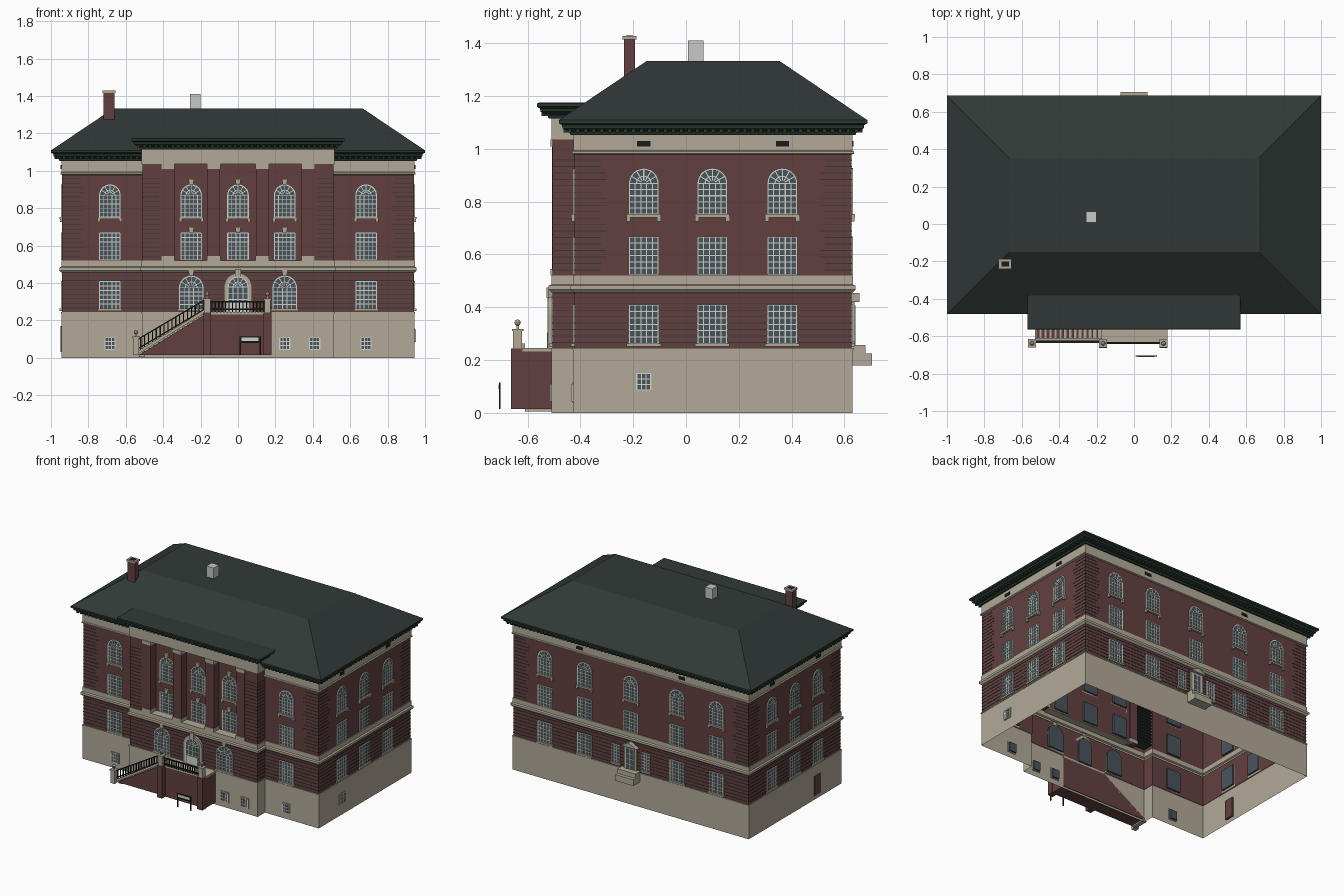
import bpy, bmesh, math
from mathutils import Vector

if "Cube" in bpy.data.objects:
    bpy.data.objects.remove(bpy.data.objects["Cube"])

def mat(name, r, g, b):
    m = bpy.data.materials.new(name)
    lin = lambda c: ((c / 255 + 0.055) / 1.055) ** 2.4 if c > 10 else c / 255 / 12.92
    m.diffuse_color = (lin(r), lin(g), lin(b), 1)
    m.use_nodes = True
    m.node_tree.nodes["Principled BSDF"].inputs["Base Color"].default_value = m.diffuse_color
    return m

BRICK = mat("brick", 98, 64, 63)
STONE = mat("limestone", 178, 170, 152)
ROOF = mat("dark_slate", 48, 57, 55)
GREEN = mat("cornice_green", 40, 56, 47)
GLASS = mat("window_glass", 72, 84, 92)
WHITE = mat("window_white", 208, 212, 202)
GREY = mat("vent_grey", 200, 201, 198)
IRON = mat("black_iron", 26, 27, 28)

parts = {}
def part(name, material):
    return parts.setdefault(name, (bmesh.new(), material))[0]

def prism(bm, a, b):
    """Solid between two matching outlines."""
    va, vb = [bm.verts.new(p) for p in a], [bm.verts.new(p) for p in b]
    bm.faces.new(va)
    bm.faces.new(vb[::-1])
    for i in range(len(a)):
        j = (i + 1) % len(a)
        bm.faces.new((va[i], vb[i], vb[j], va[j]))

def box(bm, x0, x1, y0, y1, z0, z1):
    c = lambda z: [(x0, y0, z), (x1, y0, z), (x1, y1, z), (x0, y1, z)]
    prism(bm, c(z0), c(z1))

def sweep(bm, plan, profile, cap=False):
    """Run a profile of (offset, height) points around a right-angled plan."""
    n = len(plan)
    normals = []
    for i in range(n):
        d = (Vector(plan[(i + 1) % n]) - Vector(plan[i])).normalized()
        normals.append(Vector((d.y, -d.x)))
    loops = []
    for o, z in profile:
        pts = [Vector(plan[i]) + o * (normals[i - 1] + normals[i]) for i in range(n)]
        loops.append([bm.verts.new((p.x, p.y, z)) for p in pts])
    for a, b in zip(loops, loops[1:]):
        for i in range(n):
            j = (i + 1) % n
            bm.faces.new((a[i], a[j], b[j], b[i]))
    if cap:
        bm.faces.new(loops[-1])

# Wall frames: origin, direction along the wall, outward normal
X0, YF, YB, PX, PY, YR = 0.94, -0.422, 0.627, 0.51, -0.505, -0.45
WALLS = {"wing": ((0, YF), (1, 0), (0, -1)), "pavilion": ((0, PY), (1, 0), (0, -1)),
         "recess": ((0, YR), (1, 0), (0, -1)), "back": ((0, YB), (1, 0), (0, 1)),
         "right": ((X0, 0), (0, 1), (1, 0)), "left": ((-X0, 0), (0, 1), (-1, 0))}

def wprism(bm, wall, pts, d0, d1):
    o, t, n = WALLS[wall]
    at = lambda d: [(o[0] + u * t[0] + d * n[0], o[1] + u * t[1] + d * n[1], z) for u, z in pts]
    prism(bm, at(d0), at(d1))

def wbox(bm, wall, u0, u1, z0, z1, d0, d1):
    wprism(bm, wall, [(u0, z0), (u1, z0), (u1, z1), (u0, z1)], d0, d1)

def arc(u, z, r, n=14):
    return [(u + r * math.cos(math.pi * i / n), z + r * math.sin(math.pi * i / n)) for i in range(n + 1)]

def window(wall, u, z0, z1, w=0.11, arch=False, cols=5, rows=6, sill=True, brackets=False, key=False, out=0.0):
    glass, bars = part("window_panes", GLASS), part("window_bars", WHITE)
    stone = part("window_stonework", STONE)
    h, m, d0, d1 = w / 2, 0.002, out, out + 0.006
    zs = z1 - h if arch else z1
    top = arc(u, zs, h) if arch else [(u + h, z1), (u - h, z1)]
    wprism(glass, wall, [(u - h, z0), (u + h, z0)] + top, -0.012, out + 0.004)
    for i in range(cols + 1):
        c, e = u - h + w * i / cols, 0.003 if i in (0, cols) else m
        wbox(bars, wall, c - e, c + e, z0, zs, d0, d1)
    for i in range(rows + 1):
        c = z0 + (zs - z0) * i / rows
        wbox(bars, wall, u - h, u + h, c - m, c + m, d0, d1)
    if arch:
        for r, e in ((h, 0.003), (h * 0.5, m)):
            a, b = arc(u, zs, r - e), arc(u, zs, r + e)
            for i in range(14):
                wprism(bars, wall, [a[i], b[i], b[i + 1], a[i + 1]], d0, d1)
        for k in range(1, 6):
            c, s = math.cos(math.pi * k / 6), math.sin(math.pi * k / 6)
            wprism(bars, wall, [(u + r * c + e * s, zs + r * s - e * c) for r, e in
                   ((h * .2, -m), (h * .2, m), (h, m), (h, -m))], d0, d1)
    if sill:
        wbox(stone, wall, u - h - 0.01, u + h + 0.01, z0 - 0.012, z0, 0, 0.014)
    if brackets:
        for s in (-1, 1):
            wbox(stone, wall, u + s * 0.058 - 0.008, u + s * 0.058 + 0.008, z0 - 0.028, z0 - 0.01, 0, 0.012)
    if key:
        wprism(stone, wall, [(u - .01, z1), (u + .01, z1), (u + .016, z1 + .033), (u - .016, z1 + .033)], 0, 0.015)

# Walls: open shells following the plan
rect = [(-X0, YF), (X0, YF), (X0, YB), (-X0, YB)]
plan = [(-X0, YF), (-PX, YF), (-PX, PY), (PX, PY), (PX, YF), (X0, YF), (X0, YB), (-X0, YB)]
upper = plan[:3] + [(-.34, PY), (-.34, YR), (.34, YR), (.34, PY)] + plan[3:]
sweep(part("stone_base", STONE), plan, [(0.004, 0), (0.004, 0.238), (0.007, 0.238), (0.007, 0.246), (0, 0.246)])
sweep(part("lower_brick_wall", BRICK), plan, [(0, 0.243), (0, 0.46)])
sweep(part("upper_brick_wall", BRICK), upper, [(0, 0.515), (0, 1.055)])
sweep(part("belt_course", STONE), plan, [(0, .455), (.005, .457), (.015, .467), (.015, .482), (.005, .487), (.005, .52), (0, .52)])
box(part("recess_ledge", STONE), -.34, .34, PY, YR, 0.512, 0.52)
sweep(part("frieze", STONE), rect, [(0, .978), (.01, .982), (.01, .99), (.004, .994), (.004, 1.055)])
box(part("pavilion_frieze", STONE), -PX - .005, PX + .005, PY - .004, YF + .02, 1.035, 1.115)

# Cornices, modillions and hipped roof with a flat deck
def cornice(name, p, z, cap):
    sweep(part(name, GREEN), p, [(0, z), (.015, z), (.02, z + .013), (.046, z + .026), (.048, z + .038),
                                 (.06, z + .045), (.06, z + .057)], cap)
cornice("main_cornice", rect, 1.052, False)
pav = [(-PX, PY), (PX, PY), (PX, -.3), (-PX, -.3)]
cornice("pavilion_cornice", pav, 1.115, False)
sweep(part("pavilion_roof", ROOF), pav, [(.06, 1.172), (.052, 1.176)], True)
sweep(part("main_roof", ROOF), rect, [(.06, 1.109), (-.273, 1.333)], True)
mod = part("modillions", GREEN)
for wall, lo, hi, z in (("wing", -.96, .96, 1.062), ("back", -.96, .96, 1.062), ("right", -.44, .645, 1.062),
                        ("left", -.44, .645, 1.062), ("pavilion", -.53, .53, 1.125)):
    n = int((hi - lo) / 0.03)
    for i in range(n + 1):
        u = lo + (hi - lo) * i / n
        wbox(mod, wall, u - .007, u + .007, z, z + .016, .012, .042)

# Brick joints: full courses below, quoins at the upper corners
joint = part("brick_joints", ROOF)
for i in range(8):
    z = 0.265 + i * 0.0245
    sweep(joint, plan, [(0, z), (.002, z), (.002, z + .003), (0, z + .003)])
for i in range(18):
    z, w = 0.54 + i * 0.0245, 0.12 if i // 2 % 2 else 0.10
    for wall, lo, hi in (("wing", -X0, X0), ("back", -X0, X0), ("right", YF, YB), ("left", YF, YB)):
        wbox(joint, wall, lo, lo + w, z, z + .003, 0, .002)
        wbox(joint, wall, hi - w, hi, z, z + .003, 0, .002)
    for s in (-1, 1):
        a, b = sorted((s * .42, s * (PX + .002)))
        box(joint, a, b, PY - .002, YF, z, z + .003)

# Pavilion pilasters with stone bases and capitals
for u in (-.375, -.13, .13, .375):
    box(part("pilasters", BRICK), u - .033, u + .033, PY - .003, YR, .52, 1.035)
    for z0, z1 in ((.52, .545), (1.01, 1.035)):
        box(part("pilaster_stones", STONE), u - .036, u + .036, PY - .009, YR, z0, z1)

# Windows
for wall, us in (("wing", (-.685, .685)), ("right", (-.16, .10, .365)), ("left", (-.16, .10, .365)),
                 ("back", (-.685, -.37, 0, .37, .685)), ("recess", (-.25, 0, .25))):
    k = wall == "recess"
    for u in us:
        window(wall, u, .753, .924, arch=True, rows=5, brackets=True, key=k)
        window(wall, u, .525, .667, sill=False, key=k)
        if not k and not (wall == "back" and u == 0):
            window(wall, u, .263, .408)
for u in (-.25, .25):
    window("pavilion", u, .263, .437, w=.125, arch=True, rows=5, key=True)
for u in (-.12, .12):
    window("back", u, .27, .40, w=.06, cols=3)
for wall, u, z in (("wing", -.685, .045), ("wing", .685, .045), ("pavilion", .25, .045),
                   ("pavilion", .41, .045), ("right", -.16, .087)):
    wbox(part("basement_surrounds", STONE), wall, u - .034, u + .034, z - .006, z + .07, 0, .007)
    window(wall, u, z, z + .063, w=.054, cols=3, rows=3, sill=False, out=.005)
wbox(part("side_hatch", BRICK), "left", -.185, -.115, .03, .17, -.01, .009)
for wall, us in (("right", (-.16, .365)), ("left", (-.16, .365)), ("back", (-.41, .41))):
    for u in us:
        wbox(part("frieze_vents", IRON), wall, u - .025, u + .025, 1.01, 1.03, 0, .008)

# Front entrance: arched stone surround, fanlight and door
wprism(part("front_door_surround", STONE), "pavilion", [(-.075, .245), (.075, .245)] + arc(0, .378, .075), 0, .015)
wbox(part("front_door_surround", STONE), "pavilion", -.016, .016, .435, .475, 0, .024)
window("pavilion", 0, .246, .432, w=.106, arch=True, cols=4, rows=4, sill=False, out=.014)
wbox(part("front_door", WHITE), "pavilion", -.045, .045, .246, .305, .01, .021)

# Back entrance: surround, pediment and stone steps
bs = part("back_door_surround", STONE)
wbox(bs, "back", -.05, .05, .25, .42, 0, .012)
wprism(bs, "back", [(-.065, .42), (.065, .42), (0, .455)], 0, .03)
window("back", 0, .255, .405, w=.064, cols=2, rows=4, sill=False, out=.01)
box(part("back_steps", STONE), -.073, .073, YB, .705, .18, .225)
box(part("back_steps", STONE), -.073, .073, YB, .68, .225, .257)

# Front landing and side stair
lb, ls = part("landing_brick", BRICK), part("landing_stone", STONE)
box(lb, -.172, .175, -.625, PY, .015, .232)
box(ls, -.176, .179, -.632, PY, .232, .245)
wprism(lb, "pavilion", [(-.53, .015), (-.17, .015), (-.17, .235)], 0, .115)
steps = 14
for i in range(steps):
    x = -.53 + .36 * i / steps
    z = .245 * (i + 1) / (steps + 1)
    box(part("stair_treads", STONE), x, -.165 if i == steps - 1 else x + .36 / steps + .006, -.61, PY, z - .012, z + .004)
wprism(part("stair_stringer", STONE), "pavilion", [(-.53, .022), (-.17, .245), (-.17, .262), (-.53, .039)], .105, .13)
posts = part("newel_posts", STONE)
for x, z0, z1 in ((-.545, .015, .105), (-.165, .243, .31), (.158, .243, .31)):
    box(posts, x - .017, x + .017, -.655, -.621, z0, z1)
    box(posts, x - .021, x + .021, -.66, -.616, z1, z1 + .008)
    box(posts, x - .005, x + .005, -.643, -.633, z1 + .008, z1 + .026)
    ball = bmesh.ops.create_icosphere(posts, subdivisions=2, radius=.012)
    bmesh.ops.translate(posts, verts=ball["verts"], vec=(x, -.638, z1 + .032))
    if z0 > .1:
        box(lb, x - .021, x + .021, -.662, -.62, .015, .243)

# Iron railings
rail = part("railings", IRON)
for z in (.256, .296):
    box(rail, -.15, .143, -.642, -.632, z, z + .007)
for i in range(16):
    x = -.14 + i * .0185
    box(rail, x - .003, x + .003, -.64, -.634, .245, .3)
for z in (.0, .05):
    wprism(rail, "pavilion", [(-.53, .048 + z), (-.18, .255 + z), (-.18, .263 + z), (-.53, .056 + z)], .118, .128)
for i in range(17):
    x = -.52 + i * .0208
    z = .036 + (x + .53) * .6
    box(rail, x - .003, x + .003, -.632, -.625, z, z + .066)

# Free-standing blank notice board
for x in (.012, .118):
    box(part("board_posts", IRON), x - .004, x + .004, -.709, -.703, .015, .115)
box(part("board_frame", IRON), .012, .118, -.709, -.704, .078, .115)
box(part("board_panel", WHITE), .02, .11, -.711, -.708, .09, .108)

# Chimney and roof vent
box(part("chimney", BRICK), -.718, -.66, -.235, -.193, 1.2, 1.42)
box(part("chimney_cap", STONE), -.724, -.654, -.241, -.187, 1.415, 1.428)
box(part("chimney_flue", IRON), -.709, -.669, -.228, -.2, 1.42, 1.43)
box(part("roof_vent", GREY), -.257, -.2, .007, .067, 1.32, 1.41)

# Turn each collected part into an object
for name, (bm, m) in parts.items():
    bmesh.ops.recalc_face_normals(bm, faces=bm.faces)
    me = bpy.data.meshes.new(name)
    bm.to_mesh(me)
    bm.free()
    me.materials.append(m)
    bpy.context.collection.objects.link(bpy.data.objects.new(name, me))
